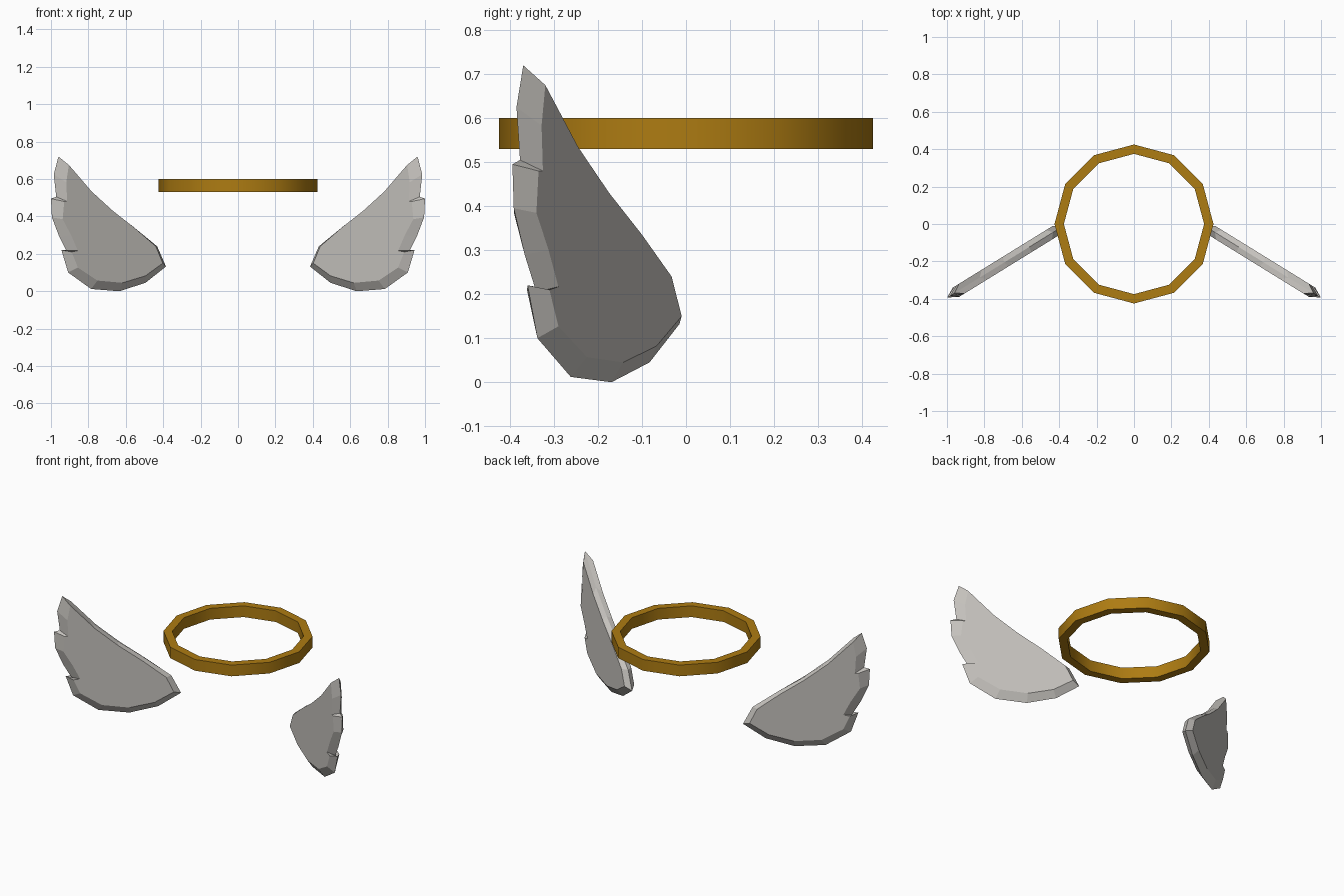
import bpy, bmesh, math
from mathutils import Vector

cube = bpy.data.objects.get("Cube")
if cube:
    bpy.data.objects.remove(cube, do_unlink=True)


def material(name, rgb):
    mat = bpy.data.materials.new(name)
    mat.use_nodes = True
    mat.diffuse_color = (*rgb, 1)
    mat.node_tree.nodes["Principled BSDF"].inputs["Base Color"].default_value = (*rgb, 1)
    return mat


def make_object(name, bm, mat):
    bmesh.ops.recalc_face_normals(bm, faces=bm.faces)
    mesh = bpy.data.meshes.new(name)
    bm.to_mesh(mesh)
    bm.free()
    mesh.materials.append(mat)
    obj = bpy.data.objects.new(name, mesh)
    bpy.context.collection.objects.link(obj)
    return obj


def bridge(bm, a, b):
    for i in range(len(a)):
        j = (i + 1) % len(a)
        bm.faces.new((a[i], a[j], b[j], b[i]))


gold = material("gold", (0.42, 0.20, 0.006))
feather = material("warm grey", (0.56, 0.54, 0.51))

# Halo: twelve-sided square-section ring
SIDES, OUTER, INNER, LOW, HIGH = 12, 0.425, 0.375, 0.53, 0.6
bm = bmesh.new()
loops = []
for radius, z in ((OUTER, LOW), (OUTER, HIGH), (INNER, HIGH), (INNER, LOW)):
    angles = [math.tau * i / SIDES for i in range(SIDES)]
    loops.append([bm.verts.new((radius * math.cos(a), radius * math.sin(a), z)) for a in angles])
for k in range(4):
    bridge(bm, loops[k], loops[(k + 1) % 4])
halo = make_object("halo_ring", bm, gold)
bpy.context.view_layer.objects.active = halo
halo.select_set(True)
bpy.ops.object.shade_smooth_by_angle(angle=math.radians(35))

# Wing outline (widest, mid thickness) and the inset outline of its flat faces, as x, z
outline = [(.96, .72), (.985, .625), (.972, .505), (1, .495), (.995, .395), (.955, .29),
           (.912, .205), (.944, .22), (.908, .1), (.785, .012), (.635, 0), (.495, .045),
           (.385, .132), (.432, .24), (.56, .345), (.695, .445), (.825, .562)]
inset = [(.92, .675), (.934, .583), (.929, .48), (.945, .48), (.953, .385), (.908, .3),
         (.872, .217), (.905, .21), (.872, .127), (.767, .057), (.634, .045), (.511, .082),
         (.418, .15), (.455, .24), (.564, .335), (.685, .43), (.798, .533)]
SLOPE, ROOT_X, ROOT_Y, HALF = -0.617, 0.385, -0.015, 0.03
normal = Vector((-SLOPE, 1, 0)).normalized()


def build_wing(name, side):
    bm = bmesh.new()

    def loop(points, offset):
        verts = []
        for x, z in points:
            p = Vector((x, ROOT_Y + SLOPE * (x - ROOT_X), z)) + normal * offset
            verts.append(bm.verts.new((p.x * side, p.y, p.z)))
        return verts

    front, middle, back = loop(inset, -HALF), loop(outline, 0), loop(inset, HALF)
    bridge(bm, front, middle)
    bridge(bm, middle, back)
    bm.faces.new(front)
    bm.faces.new(back)
    return make_object(name, bm, feather)


# Mirrored pair of wings sweeping forward
build_wing("left_wing", 1)
build_wing("right_wing", -1)
